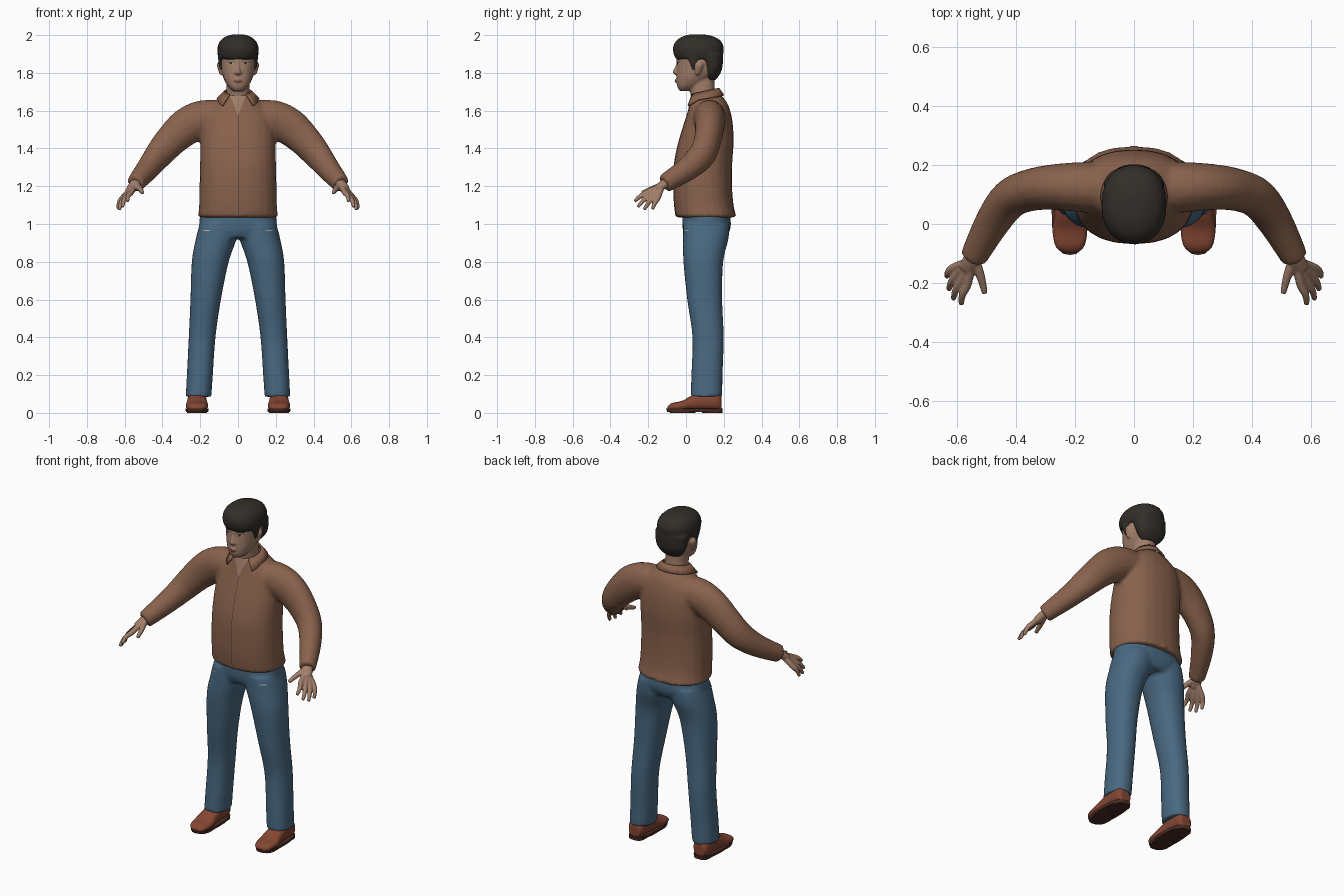
import bpy, bmesh, math
from mathutils import Vector

cube = bpy.data.objects.get("Cube")
if cube:
    bpy.data.objects.remove(cube)


def material(name, rgb):
    m = bpy.data.materials.new(name)
    m.use_nodes = True
    m.diffuse_color = (*rgb, 1)
    m.node_tree.nodes["Principled BSDF"].inputs["Base Color"].default_value = (*rgb, 1)
    return m


SKIN = material("skin", (.36, .21, .145))
SHIRT = material("brown shirt", (.25, .122, .073))
SEAM = material("dark seam", (.07, .035, .022))
DENIM = material("blue denim", (.066, .14, .22))
HAIR = material("dark hair", (.032, .027, .022))
LEATHER = material("red brown leather", (.23, .062, .032))
SOLE = material("dark sole", (.07, .025, .018))
WHITE = material("off white", (.5, .43, .37))
LIPS = material("lips", (.25, .11, .085))


def refine(rows, steps=4):
    """Smooth a list of number tuples with a Catmull-Rom spline."""
    out = []
    for i in range(len(rows) - 1):
        a, b, c, d = (Vector(rows[min(max(j, 0), len(rows) - 1)]) for j in range(i - 1, i + 3))
        for k in range(steps):
            t = k / steps
            out.append((2 * b + (c - a) * t + (2 * a - 5 * b + 4 * c - d) * t * t
                        + (3 * b - a - 3 * c + d) * t ** 3) / 2)
    return out + [Vector(rows[-1])]


def loft(bm, rings, power=2.2, sides=24):
    """Skin closed superellipse rings given as (centre, u, v)."""
    loops = []
    for c, u, v in rings:
        loop = []
        for i in range(sides):
            a = 2 * math.pi * i / sides
            x, y = (math.copysign(abs(f) ** (2 / power), f) for f in (math.cos(a), math.sin(a)))
            loop.append(bm.verts.new(c + u * x + v * y))
        loops.append(loop)
    for p, q in zip(loops, loops[1:]):
        for i in range(sides):
            j = (i + 1) % sides
            bm.faces.new((p[i], p[j], q[j], q[i]))
    bm.faces.new(loops[0][::-1])
    bm.faces.new(loops[-1])


def upright(bm, rows, cx=0, power=2.2):
    """Rows of height, half width, front y, back y, with an optional x offset."""
    rings = [(Vector((cx + (r[4] if len(r) > 4 else 0), (r[2] + r[3]) / 2, r[0])),
              Vector((r[1], 0, 0)), Vector((0, (r[3] - r[2]) / 2, 0))) for r in refine(rows)]
    loft(bm, rings, power)


def tube(bm, rows, s=1):
    """Rows of x, y, z, sideways radius, vertical radius along a path."""
    rows = refine([(s * r[0], *r[1:]) for r in rows])
    pts = [r.xyz if len(r) == 3 else Vector(r[:3]) for r in rows]
    rings = []
    for i, r in enumerate(rows):
        t = (pts[min(i + 1, len(pts) - 1)] - pts[max(i - 1, 0)]).normalized()
        u = t.cross(Vector((0, 0, 1))).normalized()
        rings.append((pts[i], u * r[3], u.cross(t) * r[4]))
    loft(bm, rings, 2, 16)


def finish(name, bm, mat, voxel=0, smooth=4, mirror=False):
    bmesh.ops.recalc_face_normals(bm, faces=bm.faces)
    me = bpy.data.meshes.new(name)
    bm.to_mesh(me)
    bm.free()
    me.materials.append(mat)
    ob = bpy.data.objects.new(name, me)
    bpy.context.scene.collection.objects.link(ob)
    if voxel:
        m = ob.modifiers.new("Blend", "REMESH")
        m.mode, m.voxel_size, m.use_smooth_shade = "VOXEL", voxel, True
        m = ob.modifiers.new("Soften", "SMOOTH")
        m.factor, m.iterations = .5, smooth
    if mirror:
        ob.modifiers.new("Mirror", "MIRROR").use_mirror_merge = False
    return ob


def patch(name, target, mat, x, z, hw, hh, shape, offset=.003, mirror=False, rows=12):
    """Thin plate projected on the front of a target; shape gives width from -1 to 1."""
    bm = bmesh.new()
    grid = []
    for i in range(rows + 1):
        t = 2 * i / rows - 1
        grid.append([bm.verts.new((x + hw * shape(t) * (k / 3 - 1), -.4, z + hh * t)) for k in range(7)])
    for p, q in zip(grid, grid[1:]):
        for k in range(6):
            bm.faces.new((p[k], p[k + 1], q[k + 1], q[k]))
    for f in bm.faces:
        f.smooth = True
    ob = finish(name, bm, mat)
    m = ob.modifiers.new("Wrap", "SHRINKWRAP")
    m.target, m.wrap_method, m.wrap_mode, m.offset = target, "PROJECT", "ABOVE_SURFACE", offset
    m.use_project_y = True
    if mirror:
        ob.modifiers.new("Mirror", "MIRROR").use_mirror_merge = False


def oval(t):
    return math.sqrt(max(1 - t * t, .002))


def bar(t):
    return 1


# Shirt: torso with both sleeves blended in
bm = bmesh.new()
upright(bm, [(1.035, .212, -.055, .268), (1.1, .206, -.064, .252), (1.2, .204, -.068, .244),
             (1.32, .201, -.064, .245), (1.43, .199, -.042, .252), (1.53, .19, -.012, .248),
             (1.6, .17, .01, .234), (1.65, .12, .022, .213), (1.69, .07, .03, .178)], power=2.3)
for s in (1, -1):
    tube(bm, [(.06, .12, 1.56, .09, .09), (.18, .125, 1.557, .085, .1), (.27, .125, 1.517, .078, .1),
              (.35, .115, 1.447, .072, .088), (.42, .085, 1.367, .068, .078),
              (.48, .005, 1.29, .06, .064), (.545, -.115, 1.213, .046, .05)], s)
shirt = finish("shirt", bm, SHIRT, .011)

# Folded collar, open at the front
bm = bmesh.new()
pairs = []
for i in range(33):
    t = i / 16 - 1
    a = math.radians(142) * t
    sn, cs = math.sin(a), math.cos(a)
    tip = max(0, abs(t) - .75) * .09
    pairs.append([bm.verts.new(p) for p in (
        (.07 * sn, .095 + .077 * cs, 1.70 + .018 * cs),
        ((.11 + tip) * sn, .094 + .104 * cs, 1.662 + .018 * cs - tip))])
for p, q in zip(pairs, pairs[1:]):
    bm.faces.new((p[0], p[1], q[1], q[0])).smooth = True
collar = finish("collar", bm, SHIRT)
m = collar.modifiers.new("Thickness", "SOLIDIFY")
m.thickness, m.offset = .01, 0

patch("open_neck", shirt, SKIN, 0, 1.632, .046, .055, lambda t: (t + 1.02) / 2)
patch("placket_seam", shirt, SEAM, .004, 1.31, .0016, .265, bar, rows=40)

# Trousers: hips and two legs
bm = bmesh.new()
upright(bm, [(.925, .17, .0, .21), (.96, .205, -.015, .23), (1.0, .206, -.02, .238),
             (1.07, .2, -.02, .23)], power=2.3)
for s in (1, -1):
    upright(bm, [(.085, .068, .024, .192, s * .209), (.2, .069, .028, .194, s * .202),
                 (.4, .071, .034, .2, s * .19), (.6, .081, .006, .192, s * .171),
                 (.8, .098, -.014, .197, s * .147), (.92, .108, -.016, .225, s * .116),
                 (1.0, .1, -.015, .23, s * .103)])
trousers = finish("trousers", bm, DENIM, .011)
patch("pocket_trim", trousers, WHITE, .165, .965, .018, .003, oval, mirror=True)

# Hands: each finger runs from the wrist through its knuckle
bm = bmesh.new()
tube(bm, [(.525, -.08, 1.237, .03, .027), (.55, -.125, 1.205, .031, .024), (.566, -.155, 1.182, .03, .02)])
tips = [(.585, -.272, 1.12), (.612, -.255, 1.09), (.627, -.222, 1.075), (.634, -.178, 1.078)]
for i, tip in enumerate(tips):
    wrist = Vector((.55, -.125, 1.205))
    knuckle = Vector((.563, -.2, 1.17)).lerp(Vector((.61, -.148, 1.14)), i / 3)
    tip = Vector(tip)
    middle = knuckle.lerp(tip, .55) + Vector((.006, 0, .006))
    tube(bm, [(*wrist, .015, .015), (*knuckle, .015, .015), (*middle, .0125, .0125), (*tip, .009, .009)])
tube(bm, [(.54, -.12, 1.207, .018, .018), (.52, -.175, 1.188, .015, .015), (.505, -.235, 1.165, .01, .01)])
finish("hands", bm, SKIN, .0045, 3, mirror=True)

# Shoes: leather uppers lofted from toe to heel
bm = bmesh.new()
rows = [(-.098, .026, .014, .034), (-.075, .05, .012, .052), (-.02, .06, .012, .064), (.03, .054, .012, .092),
        (.1, .05, .012, .118), (.165, .048, .012, .112), (.188, .032, .014, .085)]
loft(bm, [(Vector((.217, r[0], (r[2] + r[3]) / 2)), Vector((r[1], 0, 0)),
           Vector((0, 0, (r[3] - r[2]) / 2))) for r in refine(rows)], 2.4)
finish("shoes", bm, LEATHER, .006, 3, mirror=True)

# Soles and heel blocks
bm = bmesh.new()
upright(bm, [(.006, .059, -.1, .192), (.022, .062, -.105, .195)], .217, 2.6)
upright(bm, [(0, .046, .085, .192), (.02, .048, .08, .194)], .217, 3)
upright(bm, [(0, .052, -.085, .05), (.015, .056, -.09, .055)], .217, 2.6)
finish("soles", bm, SOLE, mirror=True)

# Head: face, neck, nose, lips and ears blended
bm = bmesh.new()
upright(bm, [(1.705, .026, -.034, .03), (1.73, .054, -.047, .075), (1.77, .076, -.05, .13),
             (1.81, .087, -.049, .17), (1.85, .093, -.047, .182), (1.9, .094, -.05, .185),
             (1.95, .082, -.032, .17), (1.98, .05, 0, .13)], power=2.3)
upright(bm, [(1.6, .07, .035, .17), (1.68, .062, .025, .155), (1.8, .062, .0, .15)])
upright(bm, [(1.788, .012, -.055, -.01), (1.8, .021, -.07, -.01), (1.815, .014, -.067, -.01),
             (1.84, .009, -.055, -.01), (1.87, .01, -.05, -.01)], power=2)
upright(bm, [(1.745, .012, -.05, 0), (1.757, .028, -.058, 0), (1.77, .014, -.054, 0)], power=2)
for s in (1, -1):
    upright(bm, [(1.79, .008, .05, .07, s * .088), (1.82, .014, .045, .085, s * .093),
                 (1.845, .015, .045, .092, s * .096), (1.86, .008, .055, .08, s * .095)], power=2)
head = finish("head", bm, SKIN, .0055, 3)
patch("eye_whites", head, WHITE, .038, 1.85, .016, .006, oval, .002, True)
patch("irises", head, HAIR, .038, 1.851, .0075, .0058, oval, .0035, True)
patch("upper_lids", head, HAIR, .038, 1.857, .018, .002, oval, .004, True)
patch("eyebrows", head, HAIR, .04, 1.872, .022, .004, oval, .003, True)
patch("lips", head, LIPS, 0, 1.757, .026, .008, oval, .002)
patch("mouth_line", head, SEAM, 0, 1.757, .024, .0014, oval, .0035)

# Hair: cap, nape and sideburns
bm = bmesh.new()
upright(bm, [(1.872, .1, -.052, .19), (1.9, .109, -.066, .197), (1.94, .108, -.068, .199),
             (1.975, .09, -.047, .178), (1.995, .058, -.012, .138), (2.003, .03, .02, .1)])
upright(bm, [(1.762, .05, .11, .155), (1.79, .077, .095, .178), (1.83, .095, .085, .193),
             (1.9, .104, .05, .198)])
for s in (1, -1):
    upright(bm, [(1.815, .008, .034, .05, s * .088), (1.85, .011, .02, .06, s * .092),
                 (1.89, .012, .0, .07, s * .094)])
finish("hair", bm, HAIR, .007, 3)
